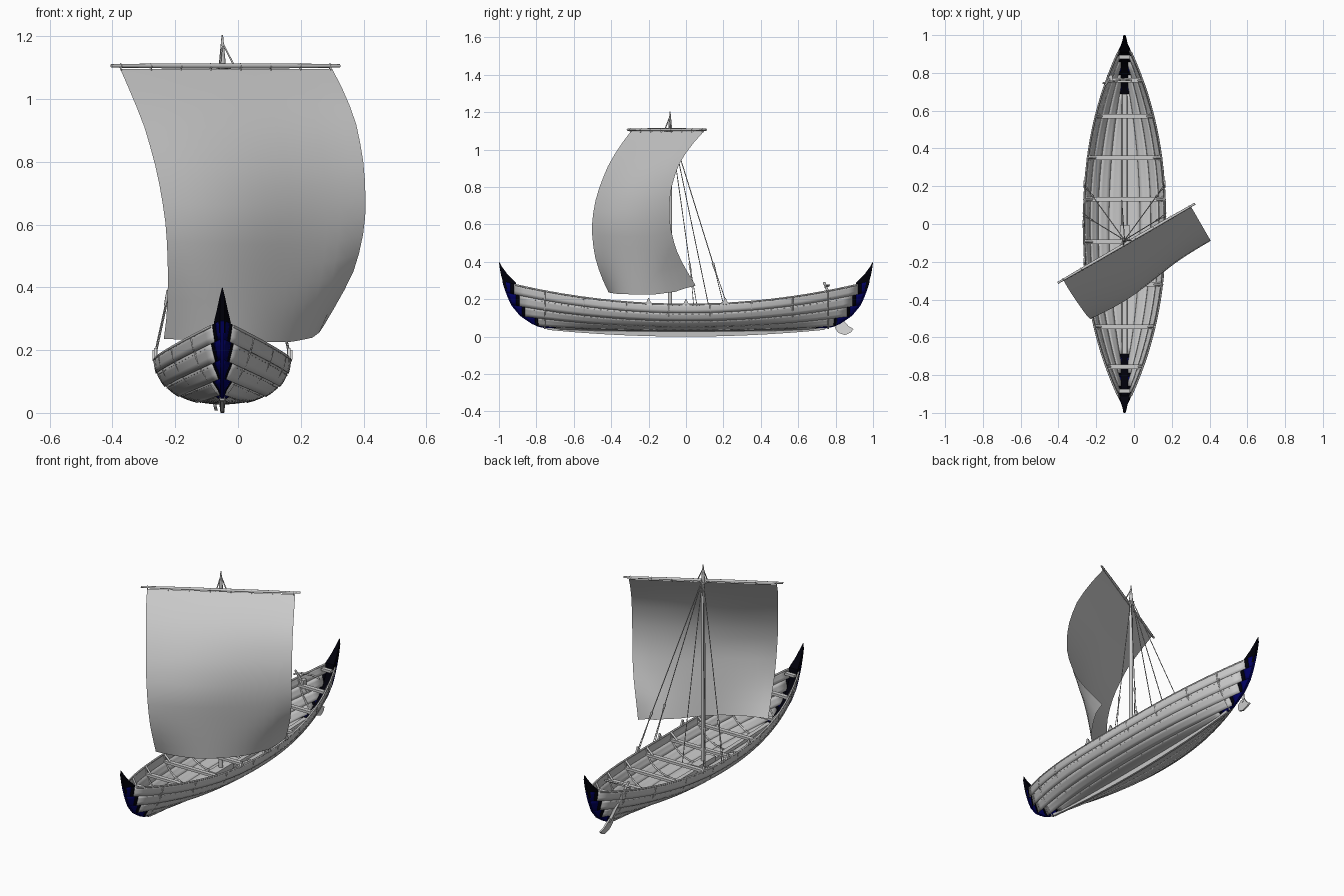
import bpy, bmesh, math
from mathutils import Vector

if "Cube" in bpy.data.objects:
    bpy.data.objects.remove(bpy.data.objects["Cube"])

CX = -0.05  # hull centreline


def material(name, col):
    m = bpy.data.materials.new(name)
    m.diffuse_color = col
    m.use_nodes = True
    m.node_tree.nodes["Principled BSDF"].inputs["Base Color"].default_value = m.diffuse_color
    return m


BLUE = material("navy_paint", (0.0, 0.0, 0.12, 1))
BLACK = material("black_paint", (0.0, 0.0, 0.003, 1))


def interp(x, pts):
    for a, b in zip(pts, pts[1:]):
        if x <= b[0]:
            t = (x - a[0]) / (b[0] - a[0])
            return [p + (q - p) * t for p, q in zip(a[1:], b[1:])]
    return list(pts[-1][1:])


def add_mesh(name, verts, faces, mat=None, closed=True):
    me = bpy.data.meshes.new(name)
    me.from_pydata(verts, [], faces)
    if closed:
        bm = bmesh.new()
        bm.from_mesh(me)
        bmesh.ops.recalc_face_normals(bm, faces=bm.faces)
        bm.to_mesh(me)
        bm.free()
    ob = bpy.data.objects.new(name, me)
    bpy.context.collection.objects.link(ob)
    if mat:
        me.materials.append(mat)
    return ob


def add_grid(name, rows, mat=None):
    n = len(rows[0])
    faces = [(i * n + j, i * n + j + 1, (i + 1) * n + j + 1, (i + 1) * n + j)
             for i in range(len(rows) - 1) for j in range(n - 1)]
    return add_mesh(name, [p for r in rows for p in r], faces, mat, False)


def loft(name, rings, mat=None):
    # closed body through equal-sized rings
    n = len(rings[0])
    faces = [(i * n + j, i * n + (j + 1) % n, (i + 1) * n + (j + 1) % n, (i + 1) * n + j)
             for i in range(len(rings) - 1) for j in range(n)]
    last = (len(rings) - 1) * n
    faces += [tuple(range(n)), tuple(range(last, last + n))]
    return add_mesh(name, [p for r in rings for p in r], faces, mat)


def tube(name, pts, r, radii=None, res=1):
    cu = bpy.data.curves.new(name, 'CURVE')
    cu.dimensions = '3D'
    cu.bevel_depth, cu.bevel_resolution, cu.use_fill_caps = r, res, True
    sp = cu.splines.new('POLY')
    sp.points.add(len(pts) - 1)
    for i, p in enumerate(pts):
        sp.points[i].co = (*p, 1)
        sp.points[i].radius = radii[i] if radii else 1
    ob = bpy.data.objects.new(name, cu)
    bpy.context.collection.objects.link(ob)


def box(name, c, s, mat=None):
    return loft(name, [[(c[0] + a * s[0] / 2, c[1] + b * s[1] / 2, c[2] + d * s[2] / 2)
                        for a, b in ((-1, -1), (1, -1), (1, 1), (-1, 1))] for d in (-1, 1)], mat)


# Hull surface: v runs keel to sheer, s runs bow (-1) to stern (1)
STEM = [(0, .70, .038), (.2, .80, .058), (.4, .88, .11), (.6, .93, .17), (.8, .958, .235), (1, .977, .295)]


def hull(v, s, side=1, out=0.0):
    v = min(v, 1)
    a = v * math.pi / 2
    ye, ze = interp(v, STEM)
    zm = .03 + .145 * (1 - math.cos(a)) ** 1.1
    w = max(0, 1 - abs(s) ** (2.05 + .25 * v))
    out *= min(1, .25 + 1.6 * w)
    x = .005 + .213 * math.sin(a) ** .9 * w + out * math.sin(a)
    return Vector((CX + side * x, s * ye, zm + (ze - zm) * s * s - out * math.cos(a)))


def hull_y(v, y, side=1):
    return hull(v, y / interp(v, STEM)[0], side)


# Overlapping strakes with painted stepped ends
CUTS = [.69, .79, .86, .89, .92]


def strake(name, k, side, f0, f1, n, mat=None):
    rows = []
    for i in range(4):
        f = i / 3
        v = min(1, k / 5 + f * .21)
        ye = interp(v, STEM)[0]
        a, b = f0(ye), f1(ye)
        ss = [a + (b - a) * j / n for j in range(n + 1)]
        rows.append([hull(v, s, side, .0035 * (1 - f)) for s in ss[::side]])
    ob = add_grid(name, rows, mat)
    m = ob.modifiers.new("thickness", 'SOLIDIFY')
    m.thickness, m.offset = .004, -1


for k, cut in enumerate(CUTS):
    for side in (1, -1):
        c2 = cut + .018
        strake("strake", k, side, lambda e: -min(cut / e, .985), lambda e: min(cut / e, .985), 36)
        for e0 in (1, -1):
            lo, mid = (lambda e: e0 * min(cut / e, .985)), (lambda e: e0 * min(c2 / e, .99))
            end = lambda e: e0
            for nm, a, b, mat in (("stem_border", lo, mid, BLACK), ("stem_strake", mid, end, BLUE)):
                strake(nm, k, side, *((a, b) if e0 > 0 else (b, a)), 3, mat)

# Rivet heads along the upper edge of every strake
verts, faces = [], []
for k in range(5):
    for side in (1, -1):
        for j in range(-24, 25):
            p = hull(k / 5 + .17, j / 24 * .88, side, .001)
            b = len(verts)
            verts += [p + Vector(d) * .0015 for d in
                      ((1, 0, 0), (-1, 0, 0), (0, 3, 0), (0, -3, 0), (0, 0, 1), (0, 0, -1))]
            faces += [(b + x, b + y, b + z) for x in (0, 1) for y in (2, 3) for z in (4, 5)]
add_mesh("rivets", verts, faces)

# Keel, keelson and gunwale rails
ys = [-.74 + 1.48 * i / 16 for i in range(17)]
loft("keel", [[(CX + x, y, z + .036 * (y / .74) ** 2 * (1 if z == 0 else .3))
               for x, z in ((-.006, 0), (.006, 0), (.010, .036), (-.010, .036))] for y in ys])
loft("keelson", [[(CX + x, y * .93, z + .012 * (y / .74) ** 2)
                  for x, z in ((-.015, .034), (.015, .034), (.012, .05), (-.012, .05))] for y in ys])
for side in (1, -1):
    tube("gunwale", [hull(1, .93 * i / 16, side) + Vector((-side * .003, 0, -.003))
                     for i in range(-16, 17)], .005)

# Stem posts, inner posts and horns at both ends
for e in (-1, 1):
    post, inner = [], []
    for i in range(13):
        y, z = interp(i / 12, STEM)
        post.append([(CX + x, e * (y + d), z - d * .5) for x, d in
                     ((-.008, -.02), (.008, -.02), (.005, .005), (-.005, .005))])
        inner.append([(CX + x, e * (y - d), z + .004) for x, d in
                      ((-.018, .055), (.018, .055), (.008, .015), (-.008, .015))])
    loft("stem_post", post, BLUE)
    loft("inner_post", inner[1:-1], BLACK)
    horn = [(.905, .968, .255, .024), (.91, .978, .288, .027), (.952, .989, .33, .017),
            (.983, .997, .372, .008), (.999, 1, .40, .001)]
    loft("horn", [[(CX + x, e * y, z) for x, y in
                   ((-w, yi), (w, yi), (min(w, .007), yo), (-min(w, .007), yo))]
                  for yi, yo, z, w in horn], BLACK)
    box("breasthook", (CX, e * .885, .262), (.06, .022, .014))

# Cross beams with ribs below
for y in (-.755, -.545, -.32, -.095, .13, .35, .57, .76):
    p = hull_y(.82, y)
    half = p.x - CX
    box("cross_beam", (CX, y, p.z), (2 * half, .024, .014))
    left, right = ([hull_y(i / 8 * .95, y, sd) for i in range(9)] for sd in (-1, 1))
    tube("rib", [q + Vector((0, 0, .004)) for q in left[::-1] + right], .005)
    for side in (1, -1):
        tube("knee", [(CX + side * half * .8, y, p.z), hull_y(.99, y, side) - Vector((side * .004, 0, 0))], .006)

# Gunwale cleats
for y in (-.2, 0, .21):
    for side in (1, -1):
        p = hull_y(1, y, side)
        loft("cleat", [[(p.x + dx, p.y + dy * w, p.z + h) for dx, dy in
                        ((-.005, -1), (.005, -1), (.005, 1), (-.005, 1))]
                       for w, h in ((.02, -.005), (.010, .008), (.003, .026))])

# Mast and its step
MX, MY = CX, -.085
box("mast_step", (MX, MY, .058), (.05, .16, .03))
tube("mast", [(MX, MY, .04), (MX, MY, .7), (MX, MY, 1.12), (MX, MY, 1.204)], .012, [1, .95, .85, .2], 3)

# Yard and sail share a frame turned 30 degrees
U, N = Vector((.866, .5, 0)), Vector((.5, -.866, 0))
Y0 = Vector((-.04, -.102, 0))
Z = Vector((0, 0, 1))
tube("yard", [Y0 + U * u + Z * 1.106 for u in (-.42, -.2, .2, .42)], .008, [.7, 1, 1, .7], 2)
for i in range(8):
    u = -.385 + .77 * i / 7
    tube("sail_lashing", [Y0 + U * u + N * a + Z * b for a, b in
                          ((.004, 1.092), (.008, 1.106), (0, 1.114), (-.008, 1.106), (0, 1.092))], .0015)

# Sail edge profiles: height fraction, billow, inward shift
LEFT = [(0, 0, 0), (.1, .075, 0), (.2, .137, .005), (.33, .195, .01), (.46, .235, .015), (.58, .252, .022),
        (.68, .253, .028), (.8, .238, .038), (.9, .212, .05), (1, .172, .061)]
RIGHT = [(0, 0, 0), (.1, .085, 0), (.2, .148, 0), (.33, .193, 0), (.46, .213, 0), (.58, .21, 0),
         (.68, .193, .003), (.8, .15, .013), (.9, .09, .03), (1, .022, .047)]
rows = []
for i in range(15):
    t = i / 14
    (nl, ul), (nr, ur) = interp(t, LEFT), interp(t, RIGHT)
    row = []
    for j in range(17):
        f = j / 16
        ul0, ur0 = -.387 + ul, .393 - ur
        n = nl + (nr - nl) * f
        if t > .6:  # only the corners are hauled back
            full = .25 - .04 * f - .10 * (t - .6)
            n += (full - n) * math.sin(math.pi * f) ** .7
        n += (.012 * math.sin(math.pi * f) + .02 * t * math.sin(2 * math.pi * f)) * min(1, 3 * t)
        zb = interp(f, [(0, .236), (.3, .227), (.7, .225), (.88, .24), (1, .273)])[0]
        row.append(Y0 + U * (ul0 + (ur0 - ul0) * f) + N * n + Z * (1.096 + (zb - 1.096) * t))
    rows.append(row)
add_grid("sail", rows)

# Shrouds with toggles and doubled lanyards
TOP = Vector((MX, MY, 1.13))
for y in (.05, .21):
    for side in (1, -1):
        foot = hull_y(1, y, side) + Vector((side * .003, 0, 0))
        knot = foot.lerp(TOP, .2)
        tube("shroud", [TOP, knot], .0025)
        tube("toggle", [knot - (TOP - foot) * .025, knot + (TOP - foot) * .025], .007, [.6, 1], 1)
        for d in (-.009, .009):
            tube("lanyard", [knot, foot + Vector((0, d, -.01))], .002)

# Halyard, yard tie and parrel
tube("halyard", [(MX, MY, 1.16), (CX - .015, .125, .145)], .0025)
for u in (-.02, .03):
    tube("yard_tie", [(MX, MY, 1.18), Y0 + U * u + Z * 1.11], .003)
tube("parrel", [Y0 + U * .02 + Z * 1.1, Vector((MX, MY, 1.1)) - N * .016, Y0 - U * .03 + Z * 1.1], .004)

# Side rudder with tiller
top, low = Vector((-.15, .738, .29)), Vector((-.088, .83, .075))
tube("rudder_loom", [top, low], .008, [.8, 1.1], 1)
blade = [(.805, .10), (.79, .075), (.80, .04), (.815, .02), (.85, .008), (.88, .022), (.897, .04), (.87, .055), (.835, .095)]
loft("rudder_blade", [[(-.088 + dx - (z - .075) * .28, y, z) for y, z in blade] for dx in (-.005, .005)])
tube("tiller", [(-.165, .745, .262), (-.12, .755, .275), (-.06, .765, .275), (-.01, .76, .27)], .005)
box("rudder_boss", (-.128, .775, .215), (.03, .03, .03))

# Smooth shading with crisp edges
for ob in bpy.context.scene.objects:
    ob.select_set(ob.type == 'MESH')
    if ob.type == 'MESH':
        bpy.context.view_layer.objects.active = ob
bpy.ops.object.shade_smooth_by_angle(angle=math.radians(30))
